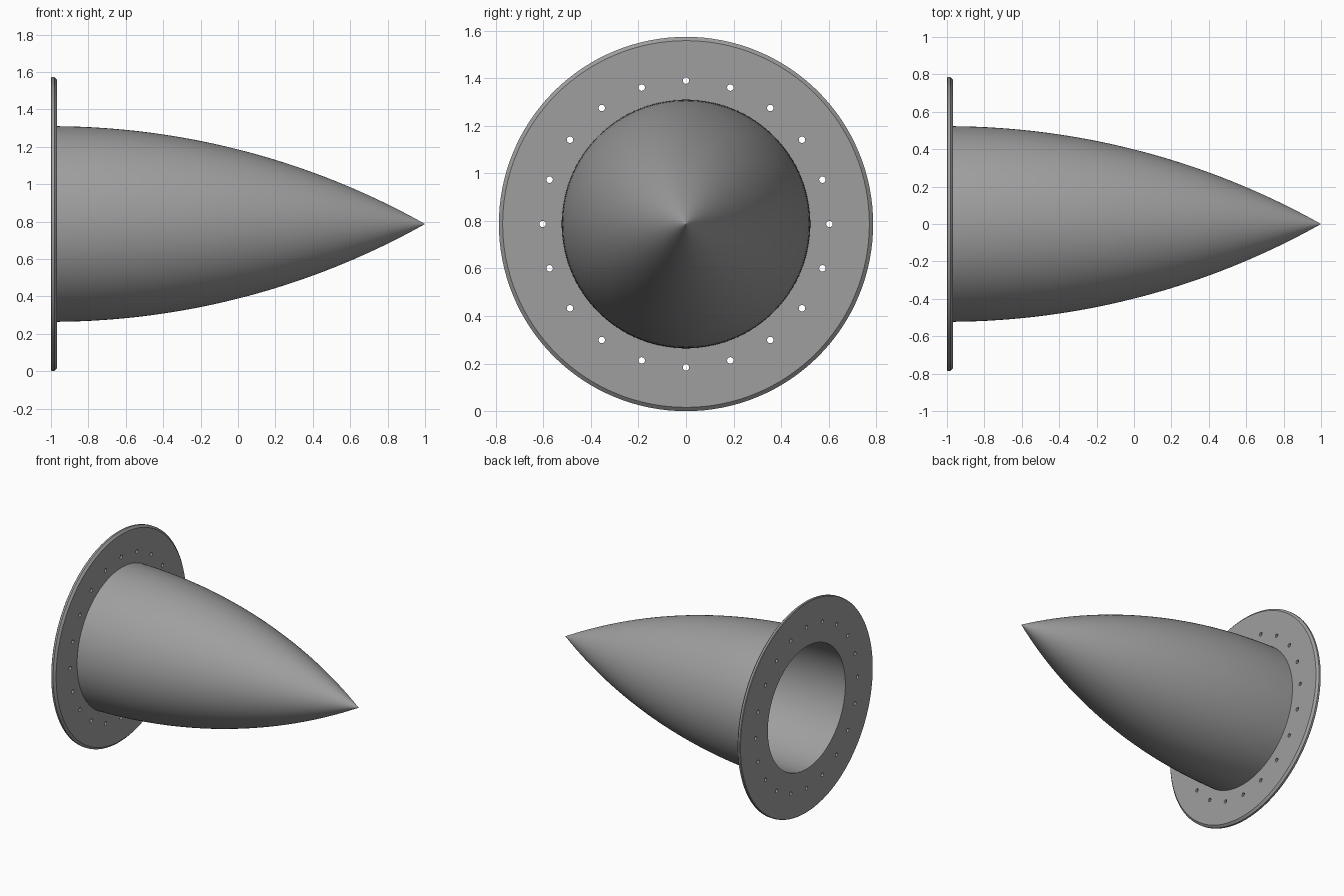
import bpy, bmesh, math
from mathutils import Matrix

if "Cube" in bpy.data.objects:
    bpy.data.objects.remove(bpy.data.objects["Cube"])

CZ = 0.787            # height of the long axis
SEG = 128
BASE_R, WALL, LENGTH = 0.523, 0.064, 2.0
FACE_X = -0.968       # flange face that carries the shell

grey = bpy.data.materials.new("plain grey")
grey.diffuse_color = (0.345, 0.345, 0.345, 1)
grey.use_nodes = True
grey.node_tree.nodes["Principled BSDF"].inputs["Base Color"].default_value = grey.diffuse_color


def make_object(name, bm):
    bmesh.ops.recalc_face_normals(bm, faces=bm.faces)
    mesh = bpy.data.meshes.new(name)
    bm.to_mesh(mesh)
    bm.free()
    mesh.materials.append(grey)
    obj = bpy.data.objects.new(name, mesh)
    bpy.context.collection.objects.link(obj)
    return obj


def revolve(name, profile, closed):
    """Spin an (x, radius) profile around the long axis."""
    bm = bmesh.new()
    verts = [bm.verts.new((x, 0, CZ + r)) for x, r in profile]
    pairs = list(zip(verts, verts[1:]))
    if closed:
        pairs.append((verts[-1], verts[0]))
    edges = [bm.edges.new(p) for p in pairs]
    bmesh.ops.spin(bm, geom=verts + edges, cent=(0, 0, CZ), axis=(1, 0, 0),
                   angle=2 * math.pi, steps=SEG, use_merge=True)
    bmesh.ops.remove_doubles(bm, verts=bm.verts, dist=1e-5)
    return make_object(name, bm)


def smooth(obj):
    bpy.ops.object.select_all(action='DESELECT')
    obj.select_set(True)
    bpy.context.view_layer.objects.active = obj
    bpy.ops.object.shade_smooth_by_angle(angle=math.radians(30))


def ogive(offset, steps=32):
    """Tangent arc from the flange face to the axis, moved inwards by offset."""
    rho = (BASE_R ** 2 + LENGTH ** 2) / (2 * BASE_R)
    drop, arc = rho - BASE_R, rho - offset
    start, end = FACE_X + 1, math.sqrt(arc ** 2 - drop ** 2)
    xs = [start + (end - start) * i / steps for i in range(steps)]
    xs.append(end - 0.004)      # small last ring keeps the tip crisp
    curve = [(x - 1, math.sqrt(arc ** 2 - x * x) - drop) for x in xs]
    return curve + [(end - 1, 0)]


# Hollow pointed shell: from the outer tip to the base, then to the inner tip
shell = revolve("nose_shell", ogive(0)[::-1] + ogive(WALL), closed=False)
smooth(shell)

# Flange ring with bevelled rim
bore = ogive(WALL)[0][1]
flange = revolve("flange", [(-1, bore), (-1, 0.783), (-0.996, 0.787),
                            (-0.982, 0.787), (FACE_X, 0.771), (FACE_X, bore)],
                 closed=True)

# Twenty bolt holes through the flange
bm = bmesh.new()
for i in range(20):
    a = math.radians(18 * i)
    place = Matrix.Translation((-0.985, 0.603 * math.sin(a),
                                CZ + 0.603 * math.cos(a)))
    bmesh.ops.create_cone(bm, cap_ends=True, segments=20, radius1=0.0135,
                          radius2=0.0135, depth=0.1,
                          matrix=place @ Matrix.Rotation(math.pi / 2, 4, 'Y'))
cutter = make_object("hole_cutter", bm)
cutter.hide_render = True
cut = flange.modifiers.new("bolt holes", 'BOOLEAN')
cut.operation, cut.solver, cut.object = 'DIFFERENCE', 'EXACT', cutter
bpy.context.view_layer.objects.active = flange
bpy.ops.object.modifier_apply(modifier=cut.name)
bpy.data.objects.remove(cutter)
smooth(flange)
